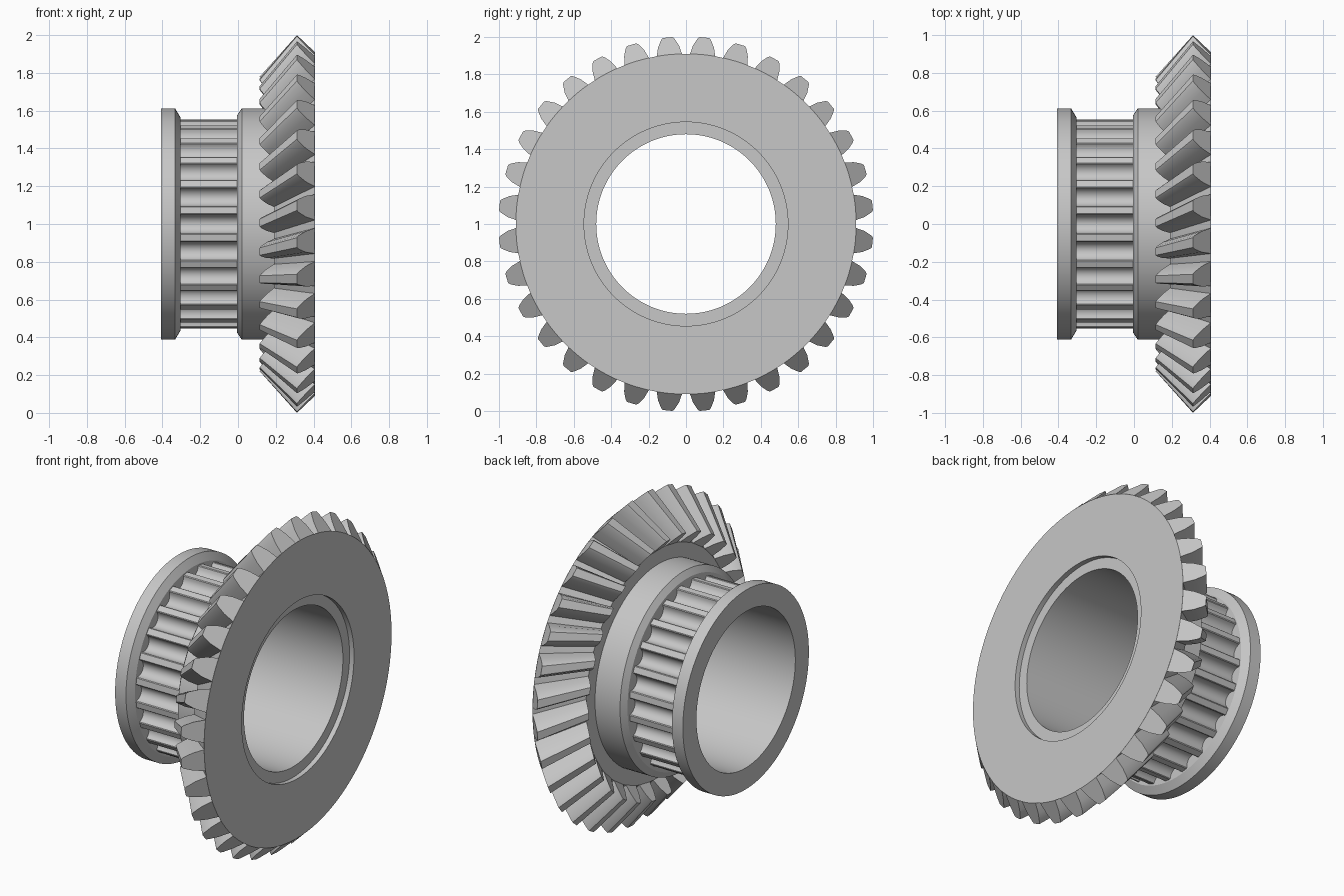
import bpy, bmesh, math

if "Cube" in bpy.data.objects:
    bpy.data.objects.remove(bpy.data.objects["Cube"], do_unlink=True)

steel = bpy.data.materials.new("light_grey_metal")
grey = (0.57, 0.57, 0.57, 1)
steel.diffuse_color = grey
steel.use_nodes = True
steel.node_tree.nodes["Principled BSDF"].inputs["Base Color"].default_value = grey


def polar(x, r, a):
    """Point on the x axis of rotation, at radius r and angle a."""
    return (x, r * math.cos(a), r * math.sin(a))


def bridge(bm, rings, closed):
    """Skin a list of vertex rings with quads."""
    pairs = list(zip(rings, rings[1:] + rings[:1])) if closed else list(zip(rings, rings[1:]))
    for p, q in pairs:
        n = len(p)
        for i in range(n):
            bm.faces.new((p[i], p[(i + 1) % n], q[(i + 1) % n], q[i]))


def finish(bm, name):
    bmesh.ops.recalc_face_normals(bm, faces=bm.faces)
    mesh = bpy.data.meshes.new(name)
    bm.to_mesh(mesh)
    bm.free()
    mesh.materials.append(steel)
    ob = bpy.data.objects.new(name, mesh)
    bpy.context.collection.objects.link(ob)
    ob.location.z = 1
    bpy.ops.object.select_all(action="DESELECT")
    ob.select_set(True)
    bpy.context.view_layer.objects.active = ob
    bpy.ops.object.shade_smooth_by_angle(angle=math.radians(30))
    return ob


# Turned body: end flange, core, hub, bevel gear blank, recess and bore (x, radius)
END = 0.407
profile = [
    (-END, 0.48), (-END, 0.612), (-0.333, 0.612), (-0.305, 0.565), (-0.305, 0.492),
    (-0.005, 0.492), (-0.005, 0.575), (0.02, 0.612), (0.19, 0.612), (0.19, 0.70),
    (END, 0.91), (END, 0.545), (END - 0.03, 0.545), (END - 0.03, 0.48),
]
SIDES = 128
bm = bmesh.new()
rings = [[bm.verts.new(polar(x, r, math.tau * i / SIDES)) for i in range(SIDES)]
         for x, r in profile]
bridge(bm, rings, closed=True)
finish(bm, "turned_body")

# Belt pulley section with round-bottomed grooves, ends sunk into the flanges
GROOVES, LAND, RADIUS, STEPS = 24, 0.556, 0.05, 10
outline = []
for g in range(GROOVES):
    centre = math.tau * g / GROOVES
    outline.append((LAND, centre - math.pi / GROOVES + 0.018 / LAND))
    for s in range(STEPS + 1):
        phi = math.pi * s / STEPS
        outline.append((LAND - 0.004 - RADIUS * math.sin(phi),
                        centre - RADIUS * math.cos(phi) / LAND))
    outline.append((LAND, centre + math.pi / GROOVES - 0.018 / LAND))
bm = bmesh.new()
ends = [[bm.verts.new(polar(x, r, a)) for r, a in outline] for x in (-0.31, 0.0)]
bridge(bm, ends, closed=False)
finish(bm, "pulley_grooves")

# Skewed bevel gear teeth, each lofted from the large end to the small end
TEETH = 32
section = [(0, 0.068), (0.5, 0.056), (0.9, 0.036), (1, 0.026)]  # height, half width
large = ((END, 0.91), (0.312, 1.002), 1.0, 0.0)    # root, tip, width scale, twist
small = ((0.19, 0.70), (0.115, 0.78), 0.77, 0.09)
points = [(h, -w) for h, w in section] + [(h, w) for h, w in reversed(section)]
bm = bmesh.new()
for t in range(TEETH):
    angle = math.tau * (t + 0.5) / TEETH
    loops = []
    for root, tip, scale, twist in (large, small):
        loop = []
        for h, w in points:
            x = root[0] + h * (tip[0] - root[0])
            r = root[1] + h * (tip[1] - root[1])
            loop.append(bm.verts.new(polar(x, r, angle + twist + w * scale / r)))
        bm.faces.new(loop)
        loops.append(loop)
    bridge(bm, loops, closed=False)
finish(bm, "bevel_gear_teeth")
